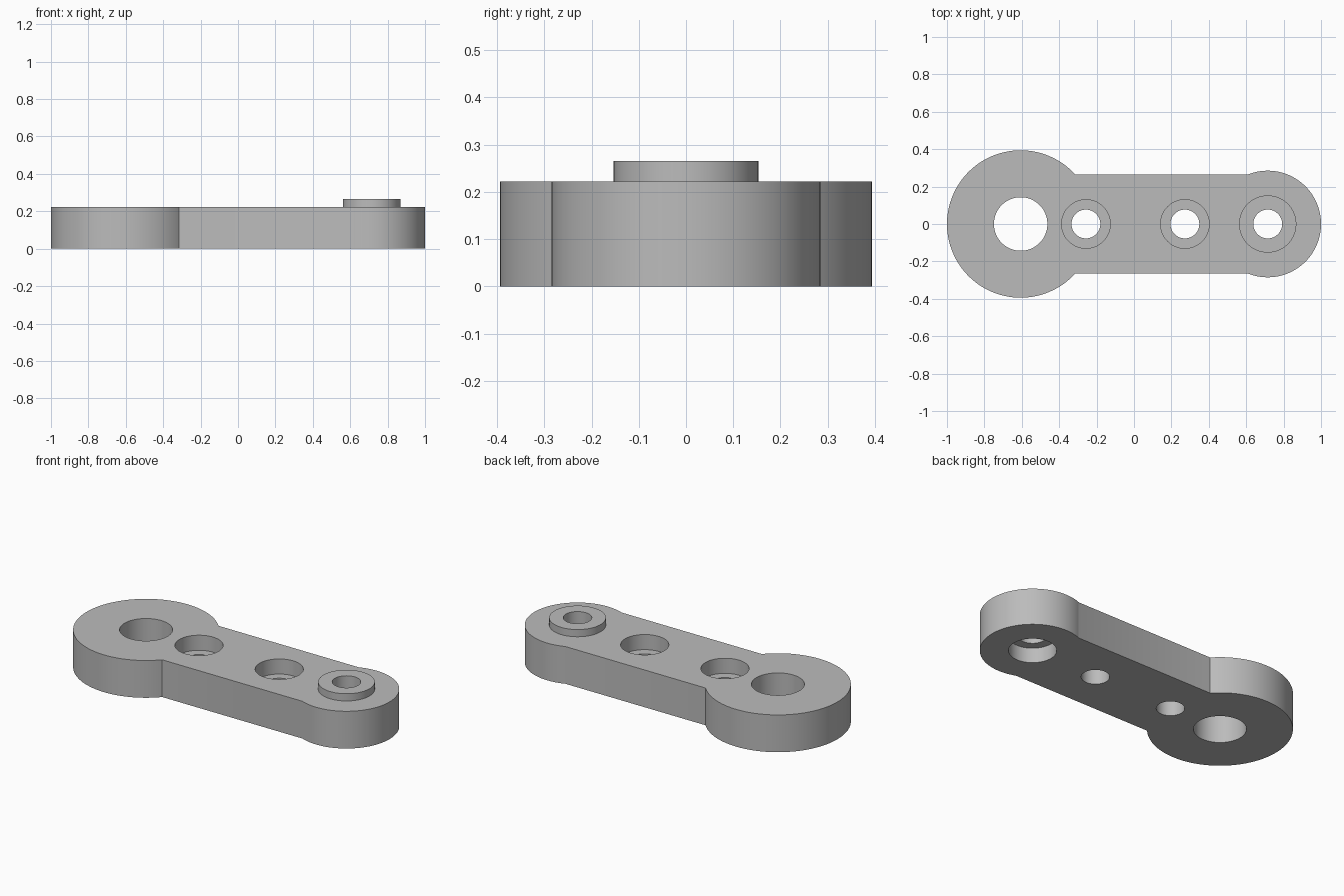
import bpy, bmesh, math

cube = bpy.data.objects.get("Cube")
if cube:
    bpy.data.objects.remove(cube, do_unlink=True)

THICK = 0.222
HALF_WIDTH = 0.265
BIG_X, BIG_R = -0.606, 0.394
SMALL_X, SMALL_R = 0.715, 0.285
BORE_R, PIN_R = 0.13, 0.077
BORE_DEPTH = 0.09
SEG = 96

grey = bpy.data.materials.new("plain grey")
grey.use_nodes = True
grey.diffuse_color = (0.5, 0.5, 0.5, 1)
grey.node_tree.nodes["Principled BSDF"].inputs["Base Color"].default_value = (0.5, 0.5, 0.5, 1)


def prism(name, outline, z0, z1):
    """Extrude a closed outline between two heights."""
    bm = bmesh.new()
    face = bm.faces.new([bm.verts.new((x, y, z0)) for x, y in outline])
    top = bmesh.ops.extrude_face_region(bm, geom=[face])["geom"]
    bmesh.ops.translate(bm, vec=(0, 0, z1 - z0),
                        verts=[v for v in top if isinstance(v, bmesh.types.BMVert)])
    bmesh.ops.recalc_face_normals(bm, faces=bm.faces)
    mesh = bpy.data.meshes.new(name)
    bm.to_mesh(mesh)
    bm.free()
    mesh.materials.append(grey)
    obj = bpy.data.objects.new(name, mesh)
    bpy.context.collection.objects.link(obj)
    return obj


def arc(cx, r, start, end, n=SEG):
    return [(cx + r * math.cos(start + (end - start) * i / n),
             r * math.sin(start + (end - start) * i / n)) for i in range(n + 1)]


def cylinder(name, x, r, z0, z1):
    return prism(name, arc(x, r, 0, math.tau)[:-1], z0, z1)


def combine(target, tool, operation):
    mod = target.modifiers.new(tool.name, 'BOOLEAN')
    mod.operation, mod.solver, mod.object = operation, 'EXACT', tool
    bpy.context.view_layer.objects.active = target
    bpy.ops.object.modifier_apply(modifier=mod.name)
    bpy.data.objects.remove(tool, do_unlink=True)


# Link body: two round ends joined by a straight bar
a = math.asin(HALF_WIDTH / BIG_R)
b = math.pi - math.asin(HALF_WIDTH / SMALL_R)
body = prism("link_arm", arc(BIG_X, BIG_R, a, math.tau - a) + arc(SMALL_X, SMALL_R, -b, b),
             0, THICK)

# Raised boss on the small end
combine(body, cylinder("boss", SMALL_X, 0.153, THICK - 0.05, 0.265), 'UNION')

# Through holes, then the counterbores (from above on the bar, from below under the boss)
cuts = [(BIG_X, 0.143, -0.1, 0.4)]
for x in (-0.257, 0.272):
    cuts += [(x, PIN_R, -0.1, 0.4), (x, BORE_R, THICK - BORE_DEPTH, 0.4)]
cuts += [(SMALL_X, PIN_R, -0.1, 0.4), (SMALL_X, BORE_R, -0.1, BORE_DEPTH)]
for cut in cuts:
    combine(body, cylinder("hole_cutter", *cut), 'DIFFERENCE')

bpy.ops.object.select_all(action='DESELECT')
body.select_set(True)
bpy.context.view_layer.objects.active = body
bpy.ops.object.shade_smooth_by_angle(angle=math.radians(25))
